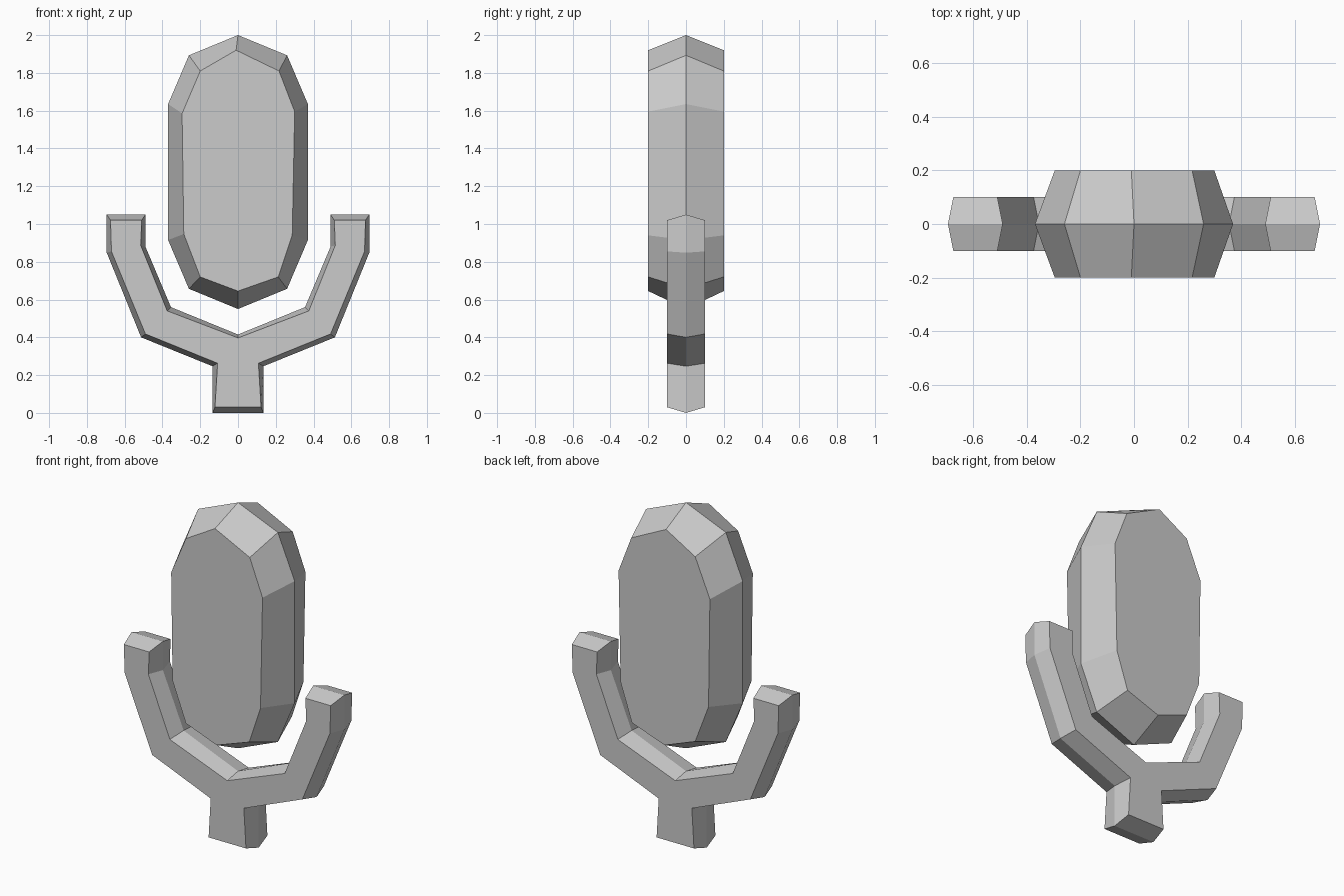
import bpy, bmesh

if "Cube" in bpy.data.objects:
    bpy.data.objects.remove(bpy.data.objects["Cube"])


def mirrored(right):
    """Close a right-hand half outline by mirroring points off the centre line."""
    return right + [(-x, z) for x, z in reversed(right) if x != 0]


def bevelled_slab(name, rim, middle, half_depth):
    """Flat faced slab: rim outline at front and back, middle outline at y = 0."""
    bm = bmesh.new()
    loops = [[bm.verts.new((x, y, z)) for x, z in outline]
             for outline, y in ((rim, -half_depth), (middle, 0), (rim, half_depth))]
    n = len(rim)
    for a, b in zip(loops, loops[1:]):
        for i in range(n):
            j = (i + 1) % n
            bm.faces.new((a[i], a[j], b[j], b[i]))
    bm.faces.new(loops[0])
    bm.faces.new(loops[-1])
    bmesh.ops.recalc_face_normals(bm, faces=bm.faces)
    mesh = bpy.data.meshes.new(name)
    bm.to_mesh(mesh)
    bm.free()
    obj = bpy.data.objects.new(name, mesh)
    bpy.context.collection.objects.link(obj)


# Capsule head, slightly irregular front outline
capsule_middle = mirrored([(0, 0.55), (0.26, 0.657), (0.37, 0.915),
                           (0.37, 1.635), (0.26, 1.893), (0, 2.0)])
# Mirroring keeps the two centre points in place: bottom first, top in the middle
capsule_rim = [(0, 0.645), (0.213, 0.72), (0.287, 0.94), (0.30, 1.595), (0.217, 1.81),
               (-0.01, 1.92), (-0.20, 1.81), (-0.296, 1.585), (-0.287, 0.947), (-0.20, 0.72)]
bevelled_slab("capsule_head", capsule_rim, capsule_middle, 0.2)

# Forked cradle with its short foot
cradle_middle = mirrored([(0.135, 0), (0.135, 0.247), (0.513, 0.40), (0.695, 0.848),
                          (0.695, 1.05), (0.49, 1.05), (0.49, 0.88), (0.355, 0.56),
                          (0, 0.415)])
cradle_rim = mirrored([(0.122, 0.03), (0.108, 0.263), (0.49, 0.418), (0.67, 0.855),
                       (0.675, 1.02), (0.51, 1.02), (0.515, 0.887), (0.375, 0.54),
                       (0, 0.397)])
bevelled_slab("cradle", cradle_rim, cradle_middle, 0.1)
